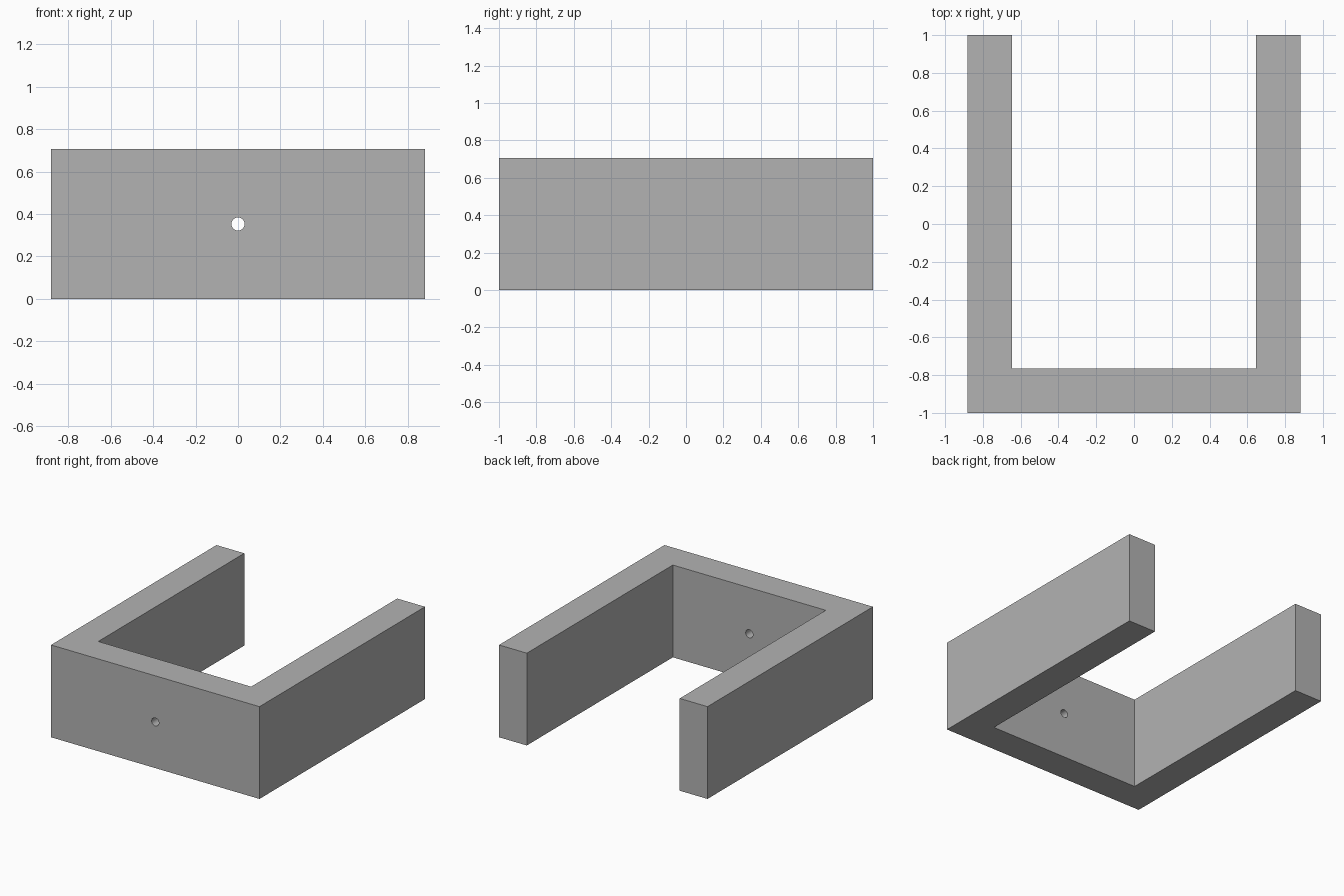
import bpy
import bmesh
from math import pi

if "Cube" in bpy.data.objects:
    bpy.data.objects.remove(bpy.data.objects["Cube"], do_unlink=True)

HALF_WIDTH, HALF_LENGTH, HEIGHT = 0.882, 1.0, 0.706
WALL = 0.235
HOLE_RADIUS = 0.031

grey = bpy.data.materials.new("plain grey")
grey.use_nodes = True
grey.diffuse_color = (0.45, 0.45, 0.45, 1)
grey.node_tree.nodes["Principled BSDF"].inputs["Base Color"].default_value = grey.diffuse_color

# U-shaped outline: one half, mirrored for the other
half = [(HALF_WIDTH, -HALF_LENGTH), (HALF_WIDTH, HALF_LENGTH),
        (HALF_WIDTH - WALL, HALF_LENGTH), (HALF_WIDTH - WALL, WALL - HALF_LENGTH)]
outline = half + [(-x, y) for x, y in reversed(half)]

# Bracket body, extruded upwards from the outline
bm = bmesh.new()
base = bm.faces.new([bm.verts.new((x, y, 0)) for x, y in outline])
top = bmesh.ops.extrude_face_region(bm, geom=[base])["geom"]
bmesh.ops.translate(bm, vec=(0, 0, HEIGHT),
                    verts=[v for v in top if isinstance(v, bmesh.types.BMVert)])
bmesh.ops.recalc_face_normals(bm, faces=bm.faces)
mesh = bpy.data.meshes.new("u_bracket")
bm.to_mesh(mesh)
bm.free()
mesh.materials.append(grey)
bracket = bpy.data.objects.new("u_bracket", mesh)
bpy.context.collection.objects.link(bracket)

# Round hole through the middle of the front wall
bpy.ops.mesh.primitive_cylinder_add(
    vertices=32, radius=HOLE_RADIUS, depth=WALL * 2,
    location=(0, WALL / 2 - HALF_LENGTH, HEIGHT / 2), rotation=(pi / 2, 0, 0))
cutter = bpy.context.object
cutter.name = "hole_cutter"
cutter.hide_render = True
cutter.data.materials.append(grey)

hole = bracket.modifiers.new("screw_hole", 'BOOLEAN')
hole.operation = 'DIFFERENCE'
hole.solver = 'EXACT'
hole.object = cutter

bpy.ops.object.select_all(action='DESELECT')
bracket.select_set(True)
bpy.context.view_layer.objects.active = bracket
bpy.ops.object.modifier_apply(modifier=hole.name)
bpy.data.objects.remove(cutter, do_unlink=True)
bpy.ops.object.shade_smooth_by_angle()
